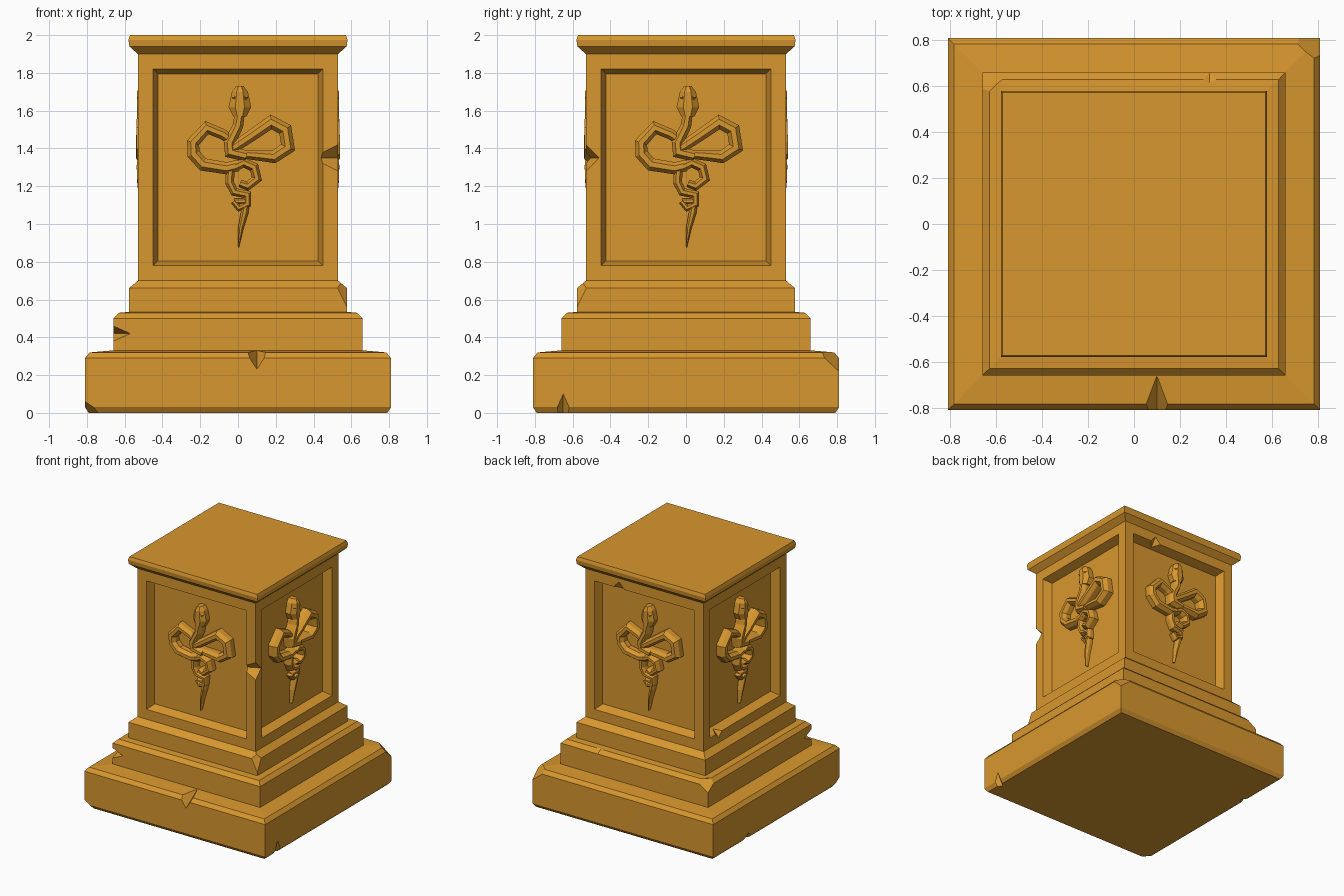
import bpy
import bmesh
from math import pi
from mathutils import Matrix, Vector

default_cube = bpy.data.objects.get("Cube")
if default_cube:
    bpy.data.objects.remove(default_cube, do_unlink=True)

# Single warm stone colour
stone = bpy.data.materials.new("ochre_stone")
stone.use_nodes = True
colour = (0.69, 0.31, 0.028, 1)
stone.diffuse_color = colour
shader = next(n for n in stone.node_tree.nodes if n.type == "BSDF_PRINCIPLED")
shader.inputs["Base Color"].default_value = colour
shader.inputs["Roughness"].default_value = 0.9


def make_object(name, bm):
    """Turn a bmesh into a flat-shaded stone object."""
    bmesh.ops.recalc_face_normals(bm, faces=bm.faces)
    mesh = bpy.data.meshes.new(name)
    bm.to_mesh(mesh)
    bm.free()
    mesh.materials.append(stone)
    obj = bpy.data.objects.new(name, mesh)
    bpy.context.scene.collection.objects.link(obj)
    return obj


def add_square_block(bm, profile):
    """Stack square rings given as (half width, height) and cap both ends."""
    rings = []
    for half, z in profile:
        corners = ((-half, -half), (half, -half), (half, half), (-half, half))
        rings.append([bm.verts.new((x, y, z)) for x, y in corners])
    for low, high in zip(rings, rings[1:]):
        for i in range(4):
            j = (i + 1) % 4
            bm.faces.new((low[i], low[j], high[j], high[i]))
    bm.faces.new(rings[0][::-1])
    bm.faces.new(rings[-1])
    bmesh.ops.recalc_face_normals(bm, faces=bm.faces)


def chip(obj, centre, radii):
    """Knock an eight-sided chip out of a block."""
    bm = bmesh.new()
    bmesh.ops.create_uvsphere(bm, u_segments=4, v_segments=2, radius=1)
    bmesh.ops.transform(bm, verts=bm.verts,
                        matrix=Matrix.Translation(centre) @ Matrix.Diagonal((*radii, 1)))
    cutter = make_object("chip_cutter", bm)
    cutter.hide_render = True
    modifier = obj.modifiers.new("chip", "BOOLEAN")
    modifier.operation = "DIFFERENCE"
    modifier.solver = "EXACT"
    modifier.object = cutter
    bpy.context.view_layer.update()
    evaluated = obj.evaluated_get(bpy.context.evaluated_depsgraph_get())
    result = bpy.data.meshes.new_from_object(evaluated)
    obj.modifiers.clear()
    obj.data = result
    bpy.data.objects.remove(cutter, do_unlink=True)


def make_block(name, profile, chips=(), panels=False):
    bm = bmesh.new()
    add_square_block(bm, profile)
    if panels:
        # Sunken panel with sloping sides on each of the four faces
        sides = [f for f in bm.faces if abs(f.normal.z) < 0.1]
        bmesh.ops.inset_individual(bm, faces=sides, thickness=0.115)
        bmesh.ops.inset_individual(bm, faces=sides, thickness=0.035, depth=-0.07)
    obj = make_block_object = make_object(name, bm)
    for centre, radii in chips:
        chip(obj, centre, radii)
    return obj


# Stepped pedestal, from the ground up
make_block("base_slab",
           [(0.79, 0), (0.81, 0.03), (0.81, 0.29), (0.785, 0.32), (0.65, 0.332)],
           [((0.1, -0.812, 0.33), (0.065, 0.15, 0.1)),
            ((-0.81, -0.81, 0), (0.09, 0.09, 0.06)),
            ((0.81, 0.81, 0.33), (0.14, 0.12, 0.11)),
            ((0.81, -0.65, 0), (0.05, 0.045, 0.1)),
            ((-0.81, 0.36, 0), (0.05, 0.07, 0.05))])
make_block("lower_step",
           [(0.66, 0.31), (0.66, 0.5), (0.63, 0.53), (0.56, 0.536)],
           [((-0.66, -0.66, 0.42), (0.09, 0.09, 0.04)),
            ((-0.66, 0.66, 0.53), (0.12, 0.11, 0.08)),
            ((0.33, 0.66, 0.53), (0.07, 0.05, 0.03))])
make_block("upper_step",
           [(0.577, 0.52), (0.577, 0.66), (0.53, 0.7)],
           [((0.577, -0.577, 0.69), (0.065, 0.065, 0.13))])
make_block("panelled_shaft",
           [(0.53, 0.699), (0.53, 1.901)],
           [((0.53, -0.53, 1.35), (0.14, 0.07, 0.07)),
            ((0.23, 0.53, 1.79), (0.075, 0.06, 0.08)),
            ((-0.53, 0.34, 0.81), (0.06, 0.075, 0.07))],
           panels=True)
make_block("cap", [(0.53, 1.9), (0.575, 1.94), (0.58, 1.975), (0.572, 2)])


def add_stroke(bm, points, widths, height):
    """Sweep a bevelled, flat-topped band along a path drawn on the panel."""
    path = [Vector(p) for p in points]
    last = len(path) - 1
    section = ((-1, -0.1), (-1, 0.6), (-0.4, 1), (0.4, 1), (1, 0.6), (1, -0.1))
    rings = []
    for i, p in enumerate(path):
        before = (p - path[max(i - 1, 0)]).normalized()
        after = (path[min(i + 1, last)] - p).normalized()
        tangent = (before + after).normalized()
        miter = 1 / max(0.75, tangent.dot(after if i < last else before))
        side = Vector((tangent.y, -tangent.x))
        # Spread the listed widths evenly along the stroke
        t = i / last * (len(widths) - 1)
        k = min(int(t), len(widths) - 2)
        half = widths[k] + (widths[k + 1] - widths[k]) * (t - k)
        lift = height * min(1, 0.4 + half * 20)
        ring = []
        for s, h in section:
            q = p + side * (s * half * miter)
            ring.append(bm.verts.new((q.x, -0.46 - h * lift, q.y)))
        rings.append(ring)
    count = len(section)
    for a, b in zip(rings, rings[1:]):
        for i in range(count):
            j = (i + 1) % count
            bm.faces.new((a[i], a[j], b[j], b[i]))
    bm.faces.new(rings[0])
    bm.faces.new(rings[-1][::-1])


# Coiled serpent relief, drawn stroke by stroke from head to tail
relief = bmesh.new()
add_stroke(relief, [(0.01, 1.73), (0.01, 1.70), (0.01, 1.62), (0.01, 1.57)],
           [0.02, 0.042, 0.06, 0.036], 0.075)
add_stroke(relief, [(0.01, 1.59), (0, 1.52), (-0.045, 1.43), (-0.04, 1.38), (0.045, 1.36)],
           [0.026, 0.03, 0.03], 0.08)
add_stroke(relief, [(0.02, 1.37), (0.09, 1.365), (0.19, 1.355), (0.265, 1.405), (0.25, 1.5),
                    (0.175, 1.54), (0.06, 1.46), (-0.03, 1.4)],
           [0.022, 0.034, 0.034, 0.028], 0.078)
add_stroke(relief, [(-0.03, 1.44), (-0.08, 1.475), (-0.165, 1.51), (-0.238, 1.43),
                    (-0.235, 1.37), (-0.185, 1.315), (-0.06, 1.295), (0, 1.31)],
           [0.026, 0.03, 0.034, 0.03], 0.07)
add_stroke(relief, [(-0.01, 1.305), (0.03, 1.325), (0.085, 1.3), (0.1, 1.24),
                    (0.05, 1.2), (0.01, 1.215)],
           [0.024, 0.025, 0.02], 0.085)
add_stroke(relief, [(-0.04, 1.29), (-0.045, 1.22), (-0.02, 1.17), (0.05, 1.155),
                    (0.05, 1.105), (0.005, 1.085), (-0.025, 1.12)],
           [0.024, 0.02, 0.014], 0.07)
add_stroke(relief, [(-0.02, 1.12), (0.045, 1.12), (0.035, 1.06), (0.015, 0.98), (0.002, 0.875)],
           [0.014, 0.022, 0.018, 0.003], 0.06)

# Small raised eyes
for side in (-1, 1):
    place = Matrix.Translation((0.01 + side * 0.028, -0.52, 1.67))
    bmesh.ops.create_uvsphere(relief, u_segments=4, v_segments=2, radius=0.016, matrix=place)

# The same relief fills the panel on every side
front = make_object("serpent_relief_front", relief)
for turn, label in enumerate(("left", "back", "right"), start=1):
    copy = bpy.data.objects.new("serpent_relief_" + label, front.data)
    copy.rotation_euler.z = turn * pi / 2
    bpy.context.scene.collection.objects.link(copy)
